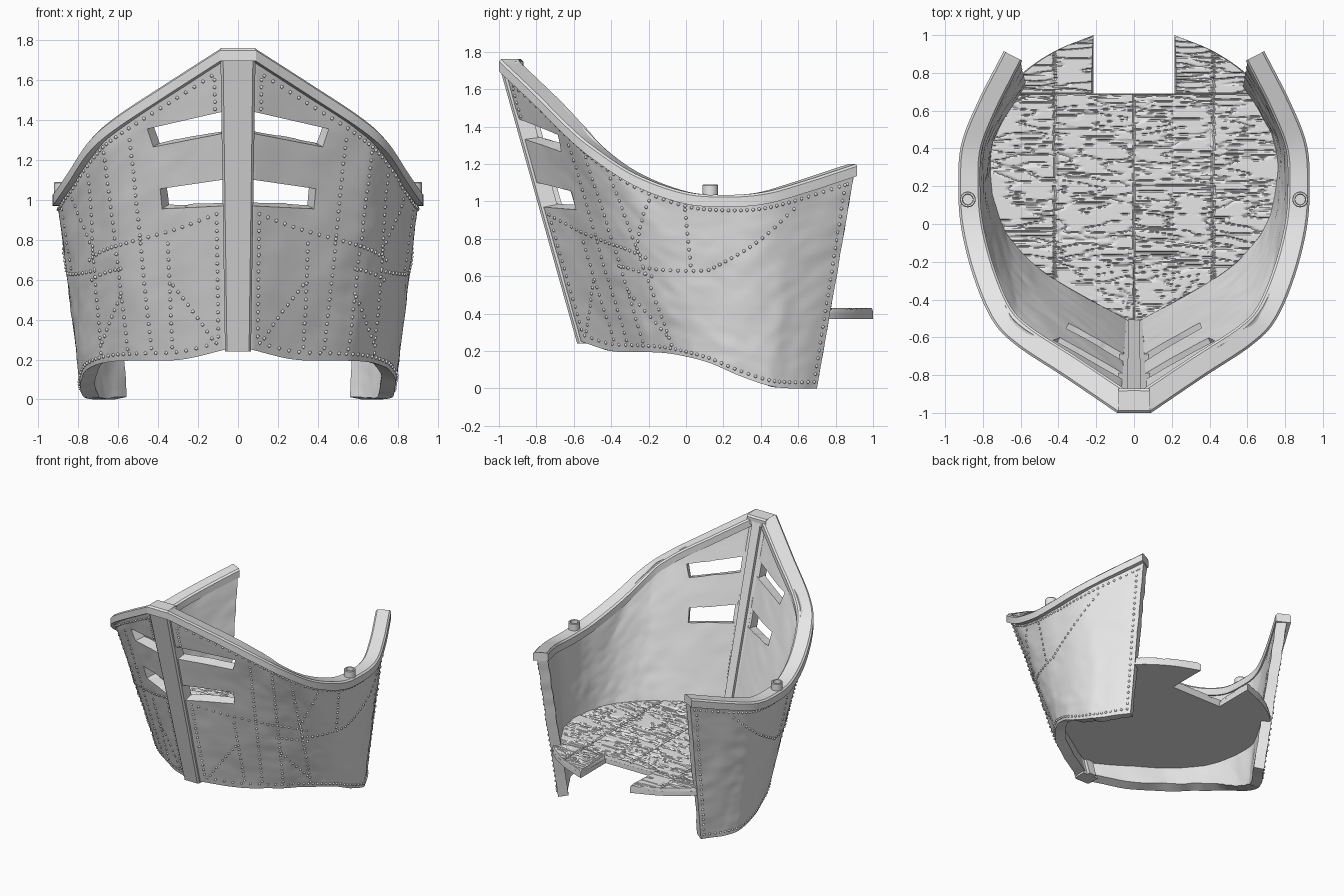
import bpy, bmesh, math
from mathutils import Vector, noise

cube = bpy.data.objects.get("Cube")
if cube:
    bpy.data.objects.remove(cube, do_unlink=True)

SHADE = (0.8, 0.8, 0.8, 1)
grey = bpy.data.materials.new("plain grey")
grey.use_nodes = True
grey.diffuse_color = SHADE
grey.node_tree.nodes["Principled BSDF"].inputs["Base Color"].default_value = SHADE


def finish(bm, name, angle=35):
    bmesh.ops.recalc_face_normals(bm, faces=bm.faces[:])
    mesh = bpy.data.meshes.new(name)
    bm.to_mesh(mesh)
    bm.free()
    mesh.materials.append(grey)
    obj = bpy.data.objects.new(name, mesh)
    bpy.context.collection.objects.link(obj)
    smooth(obj, angle)
    return obj


def smooth(obj, angle):
    bpy.ops.object.select_all(action='DESELECT')
    obj.select_set(True)
    bpy.context.view_layer.objects.active = obj
    bpy.ops.object.shade_smooth_by_angle(angle=math.radians(angle))


def grid(bm, rows, closed=False):
    """Skin a list of point rows with quads."""
    vs = [[bm.verts.new(p) for p in r] for r in rows]
    for a, b in zip(vs, vs[1:]):
        n = len(a)
        for i in range(n if closed else n - 1):
            j = (i + 1) % n
            bm.faces.new((a[i], a[j], b[j], b[i]))
    return vs


def prism(bm, near, far):
    """Solid between two matching outlines."""
    vs = grid(bm, [near, far], closed=True)
    bm.faces.new(vs[0])
    bm.faces.new(vs[1])


def spline(pts, t, first=0):
    """Catmull-Rom curve; segments before 'first' stay straight."""
    i = min(int(t), len(pts) - 2)
    f = t - i
    p1, p2 = Vector(pts[i]), Vector(pts[i + 1])
    if i < first:
        return p1.lerp(p2, f)
    p0 = Vector(pts[i - 1]) if i > first else 2 * p1 - p2
    p3 = Vector(pts[i + 2]) if i + 2 < len(pts) else 2 * p2 - p1
    return 0.5 * (2 * p1 + (p2 - p0) * f + (2 * p0 - 5 * p1 + 4 * p2 - p3) * f * f
                  + (3 * p1 - p0 - 3 * p2 + p3) * f ** 3)


# Half outlines of the hull from bow to stern
TOP = [(0, -1, 1.76), (.09, -1, 1.76), (.37, -.81, 1.58), (.62, -.645, 1.415), (.75, -.51, 1.3),
       (.85, -.28, 1.15), (.915, -.02, 1.055), (.93, .2, 1.035), (.915, .42, 1.05),
       (.83, .64, 1.11), (.69, .915, 1.2)]
BOTTOM = [(0, -.56, .25), (.065, -.56, .25), (.28, -.4, .2), (.5, -.25, .195), (.63, -.12, .19),
          (.72, 0, .17), (.77, .13, .135), (.79, .28, .07), (.775, .44, .015), (.72, .56, 0),
          (.62, .7, 0)]
END = len(TOP) - 1


def curve(pts, t):
    p = spline(pts, abs(t), 1)
    return Vector((math.copysign(p.x, t), p.y, p.z))


def outward(t):
    a, b = curve(TOP, max(t - .03, -END)), curve(TOP, min(t + .03, END))
    return Vector((b.y - a.y, a.x - b.x, 0)).normalized()


def hull_point(t, s):
    top = curve(TOP, t) - outward(t) * .025 - Vector((0, 0, .03))
    p = top.lerp(curve(BOTTOM, t), s)
    # hammered sheet dents
    dent = noise.noise(Vector((t * 1.3, s * 5, 2))) + .6 * noise.noise(Vector((t * 2 + s * 4, s * 16, 7)))
    return p + outward(t) * dent * .006 * min(1, abs(t) / 2)


STEP = 12
TS = [i / STEP for i in range(-END * STEP, END * STEP + 1)]

# Hull sheet; the flat bow strip needs no extra columns
bm = bmesh.new()
grid(bm, [[hull_point(t, j / 44) for j in range(45)] for t in TS if abs(t) >= 1 or t == 0])

# Vision slits: score the sheet along each slit edge, then drop the faces inside
UPPER = [(.075, 1.442), (.455, 1.355), (.425, 1.265), (.075, 1.333)]
LOWER = [(.06, 1.103), (.39, 1.055), (.38, .955), (.06, .97)]
for slit in (UPPER, LOWER):
    for side in (-1, 1):
        corners = [Vector((side * x, 0, z)) for x, z in slit]
        middle = sum(corners, Vector()) / 4
        planes = []
        for a, b in zip(corners, corners[1:] + corners[:1]):
            normal = (b - a).cross(Vector((0, 1, 0))).normalized()
            planes.append((a, normal if normal.dot(middle - a) < 0 else -normal))
        for a, normal in planes:
            near = []
            for f in bm.faces:
                c = f.calc_center_median()
                if c.y < -.2 and abs(c.x - middle.x) < .26 and abs(c.z - middle.z) < .16:
                    near.append(f)
            geom = near + list({e for f in near for e in f.edges}) + list({v for f in near for v in f.verts})
            bmesh.ops.bisect_plane(bm, geom=geom, dist=1e-5, plane_co=a, plane_no=normal)
        inside = [f for f in bm.faces if f.calc_center_median().y < -.2
                  and all((f.calc_center_median() - a).dot(n) < 0 for a, n in planes)]
        bmesh.ops.delete(bm, geom=inside, context='FACES')

# Give the sheet its thickness towards the inside
hull = finish(bm, "hull_shell")
if sum(p.normal.x * p.center.x for p in hull.data.polygons) < 0:
    hull.data.flip_normals()
shell = hull.modifiers.new("thickness", 'SOLIDIFY')
shell.thickness = .075
shell.offset = -1
bpy.ops.object.modifier_apply(modifier=shell.name)
smooth(hull, 35)

# Rim swept along the top edge, with softened corners
bm = bmesh.new()
rows = []
for t in TS:
    p, n = curve(TOP, t), outward(t)
    w = .13 - .002 * abs(t)
    section = [(0, -.012), (.012, 0), (w - .012, 0), (w, -.012), (w, -.065), (0, -.065)]
    rows.append([p - n * d + Vector((0, 0, h)) for d, h in section])
ends = grid(bm, rows, closed=True)
bm.faces.new(ends[0])
bm.faces.new(ends[-1])
finish(bm, "top_rim", 25)

# Bow rib over the front edge, with a narrower one inside
for name, half_top, half_low, front, depth in (("bow_rib", .088, .065, 0, .09),
                                               ("inner_rib", .035, .03, .08, .035)):
    bm = bmesh.new()
    ring = [(-1, 0), (-.85, -.012), (.85, -.012), (1, 0), (1, depth), (-1, depth)]
    prism(bm, [(half_top * a, -.988 + front + b, 1.73) for a, b in ring],
          [(half_low * a, -.57 + front + b, .24) for a, b in ring])
    finish(bm, name, 20)

# Hollow pegs on the side rims
for side, label in ((1, "left"), (-1, "right")):
    bm = bmesh.new()
    profile = [(.042, 1.0), (.042, 1.085), (.038, 1.09), (.029, 1.09), (.027, 1.05), (.001, 1.05)]
    grid(bm, [[(side * .88 + r * math.cos(a), .13 + r * math.sin(a), z)
               for a in [k * math.tau / 24 for k in range(24)]] for r, z in profile], closed=True)
    finish(bm, label + "_peg")

# Rivet rows as straight runs in hull coordinates (along, down)
RUNS = [(1.2, .05, 9.9, .06), (9.85, .06, 9.85, .97), (1.2, .97, 9.85, .97), (1.15, .07, 1.15, .17),
        (1.15, .56, 1.15, .95), (1.15, .53, 4.6, .48), (2.15, .56, 2.2, .95), (2.75, .1, 2.65, .95),
        (3.5, .08, 3.3, .95), (4.3, .1, 4.5, .95), (3.3, .6, 4.6, .58), (3.4, .72, 4.4, .9),
        (6, .08, 5.9, .42), (8.8, .1, 6.4, .42), (6.4, .42, 4.4, .55), (5.2, .1, 4.4, .45),
        (1.3, .95, 2.1, .72)]
bm = bmesh.new()
for t0, s0, t1, s1 in RUNS:
    samples = [hull_point(t0 + (t1 - t0) * k / 20, s0 + (s1 - s0) * k / 20) for k in range(21)]
    length = sum((b - a).length for a, b in zip(samples, samples[1:]))
    count = max(2, round(length / .042))
    for k in range(count + 1):
        t, s = t0 + (t1 - t0) * k / count, s0 + (s1 - s0) * k / count
        for side in (-1, 1):
            made = bmesh.ops.create_icosphere(bm, subdivisions=1, radius=.01)
            bmesh.ops.translate(bm, verts=made["verts"], vec=hull_point(side * t, s))
finish(bm, "rivets", 60)

# Floor outline: half width and depth, with a notch at the stern
FLOOR = [(0, -.53), (.46, -.27), (.66, -.08), (.76, .1), (.79, .3), (.76, .5), (.675, .69),
         (.59, .8), (.42, .915), (.215, 1)]
NOTCH, NOTCH_ROW, FINE = .215, 6, 32
edge = [spline([(x, y, 0) for x, y in FLOOR], k / FINE) for k in range(9 * FINE + 1)]
edge[0].x = .004

# Floor slab
bm = bmesh.new()
half = [(p.x, p.y) for p in edge[::4]] + [(NOTCH, FLOOR[NOTCH_ROW][1])]
outline = half + [(-x, y) for x, y in reversed(half)]
prism(bm, [(x, y, .37) for x, y in outline], [(x, y, .405) for x, y in outline])
finish(bm, "floor_slab")


def grain(x, y):
    """Height of the wood surface: wavy grain lines and plank seams."""
    plank = math.floor(x / .42)
    if min(abs(x), abs(abs(x) - .42)) < .004:
        return .42
    wave = abs(noise.noise(Vector((x * 5 + plank * 9, y * 34, plank * 3.7))))
    return .43 - .01 * max(0, 1 - wave / .13)


def planks(border, left, right, columns):
    rows = []
    for r, p in enumerate(border):
        a, b = left(p), right(p)
        row = []
        for c in range(columns + 1):
            x = a + (b - a) * c / columns
            rim = c in (0, columns) or r in (0, len(border) - 1)
            row.append((x, p.y, .4 if rim else grain(x, p.y)))
        rows.append(row)
    grid(bm, rows)


# Carved planks on top of the slab
bm = bmesh.new()
split = NOTCH_ROW * FINE
planks(edge[:split + 1], lambda p: -p.x, lambda p: p.x, 170)
planks(edge[split:], lambda p: NOTCH, lambda p: max(p.x, NOTCH + .002), 40)
planks(edge[split:], lambda p: -max(p.x, NOTCH + .002), lambda p: -NOTCH, 40)
finish(bm, "floor_planks", 30)
